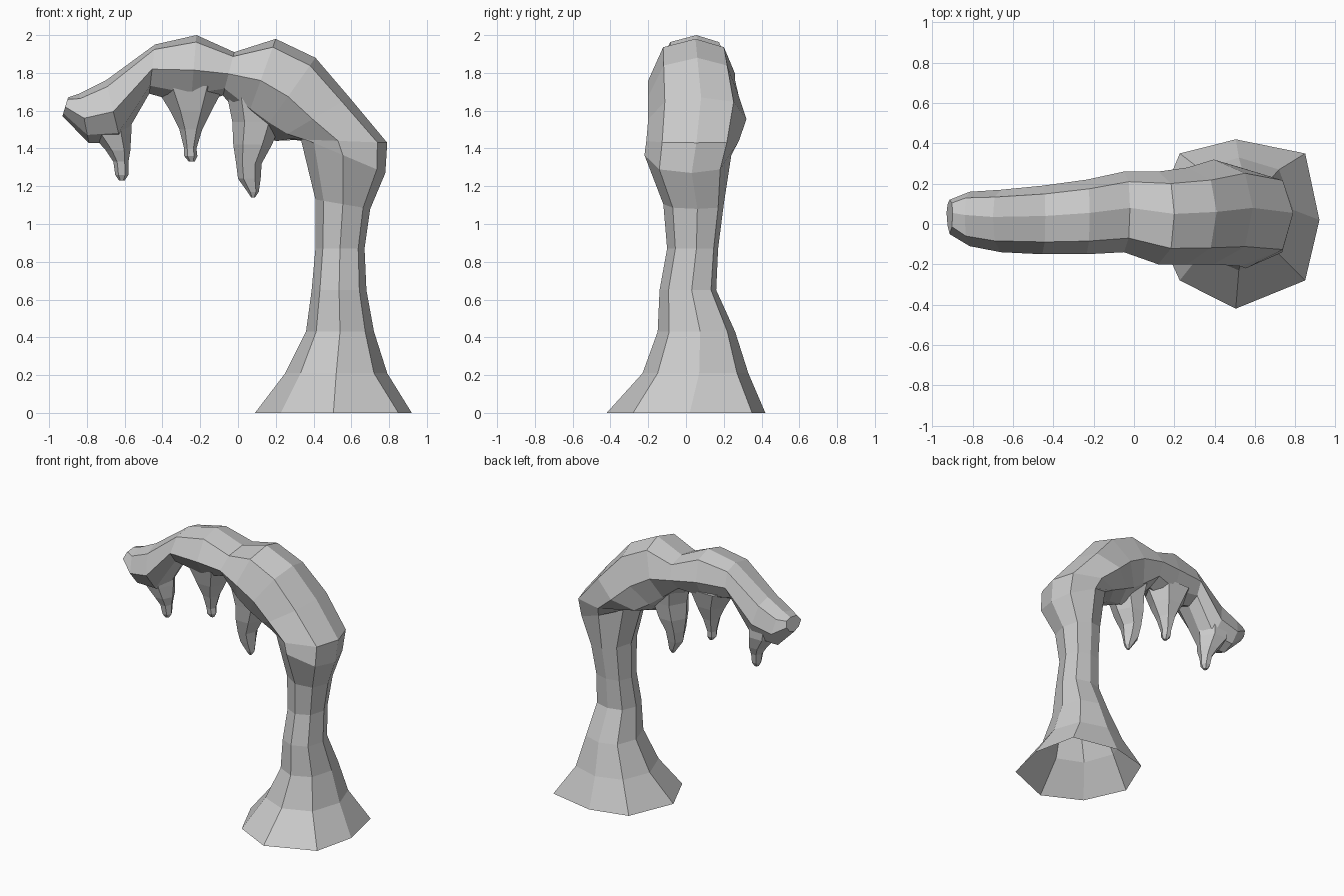
import bpy, bmesh
from mathutils import Vector


def loft(name, rings, cap_start=False):
    """Skin matching vertex rings, with the last ring closed."""
    bm = bmesh.new()
    loops = [[bm.verts.new(p) for p in ring] for ring in rings]
    n = len(loops[0])
    for a, b in zip(loops, loops[1:]):
        for k in range(n):
            j = (k + 1) % n
            bm.faces.new((a[k], a[j], b[j], b[k]))
    bm.faces.new(loops[-1])
    if cap_start:
        bm.faces.new(loops[0][::-1])
    bmesh.ops.recalc_face_normals(bm, faces=bm.faces)
    mesh = bpy.data.meshes.new(name)
    bm.to_mesh(mesh)
    bm.free()
    obj = bpy.data.objects.new(name, mesh)
    bpy.context.collection.objects.link(obj)
    return obj


def ring8(ox, oz, ix, iz, y0, y1, du=0.8, dv=0.7, di=0.68, dvi=0.62, dy=0.01):
    """Eight-sided ring from its outer and inner points and its y range."""
    c = Vector(((ox + ix) / 2, (y0 + y1) / 2, (oz + iz) / 2))
    u = Vector(((ox - ix) / 2, 0, (oz - iz) / 2))
    v = Vector((0, (y1 - y0) / 2, 0))
    pattern = [(1, 0), (du, dv), (0, 1), (-di, dvi),
               (-1, 0), (-di, -dvi), (0, -1), (du, -dv)]
    pts = [c + u * a + v * b for a, b in pattern]
    # ridge lines wander a little toward the back
    for k in (0, 4):
        pts[k].y += 0.02
    for k in (1, 3, 5, 7):
        pts[k].y += dy
    return pts


# Trunk and arching arm: outer x,z / inner x,z / y range
T = (0.74, 0.75, 0.70, 0.75)
body = [
    (0.92, 0, 0.09, 0, -0.42, 0.42, 0.83, 0.75, 0.67, 0.75, 0.035),
    (0.79, 0.21, 0.25, 0.21, -0.23, 0.33, *T),
    (0.72, 0.43, 0.36, 0.43, -0.15, 0.26, *T),
    (0.68, 0.65, 0.39, 0.65, -0.14, 0.16, *T),
    (0.67, 0.87, 0.41, 0.87, -0.10, 0.17, *T),
    (0.70, 1.08, 0.41, 1.13, -0.12, 0.20, *T),
    (0.78, 1.27, 0.33, 1.46, -0.22, 0.24),
    (0.79, 1.43, 0.27, 1.45, -0.21, 0.28),
    (0.59, 1.67, 0.20, 1.44, -0.20, 0.32),
    (0.41, 1.88, 0.12, 1.47, -0.20, 0.28),
    (0.20, 1.98, 0.04, 1.54, -0.20, 0.26),
    (-0.02, 1.91, -0.08, 1.68, -0.14, 0.26),
    (-0.22, 2.00, -0.25, 1.63, -0.15, 0.22),
    (-0.44, 1.95, -0.47, 1.69, -0.15, 0.19),
    (-0.70, 1.76, -0.62, 1.43, -0.14, 0.17),
    (-0.84, 1.69, -0.79, 1.43, -0.11, 0.16),
    (-0.90, 1.67, -0.93, 1.57, -0.05, 0.12),
]
loft("trunk_and_arm", [ring8(*r) for r in body])

# Hanging drips: z, left x, right x, y half width
HEX = [(1, 0), (0.5, 0.9), (-0.5, 0.9), (-1, 0), (-0.5, -0.9), (0.5, -0.9)]
drips = {
    "tip_drip": (0.045, [
        (1.58, -0.80, -0.56, 0.11), (1.48, -0.78, -0.565, 0.11),
        (1.39, -0.70, -0.57, 0.08), (1.33, -0.66, -0.58, 0.05),
        (1.26, -0.65, -0.58, 0.035), (1.23, -0.63, -0.60, 0.015)]),
    "middle_drip": (0.05, [
        (1.73, -0.44, -0.07, 0.15), (1.60, -0.36, -0.14, 0.11),
        (1.50, -0.31, -0.19, 0.07), (1.40, -0.285, -0.22, 0.04),
        (1.36, -0.285, -0.215, 0.035), (1.33, -0.26, -0.23, 0.015)]),
    "inner_drip": (0.035, [
        (1.69, -0.06, 0.24, 0.16), (1.54, -0.03, 0.23, 0.13),
        (1.42, -0.025, 0.18, 0.11), (1.32, -0.01, 0.125, 0.08),
        (1.24, 0.0, 0.12, 0.055), (1.17, 0.05, 0.11, 0.03),
        (1.14, 0.07, 0.09, 0.012)]),
}
for name, (y, levels) in drips.items():
    loft(name, [[((a + b) / 2 + (b - a) / 2 * cx, y + w * cy, z)
                 for cx, cy in HEX] for z, a, b, w in levels], True)
